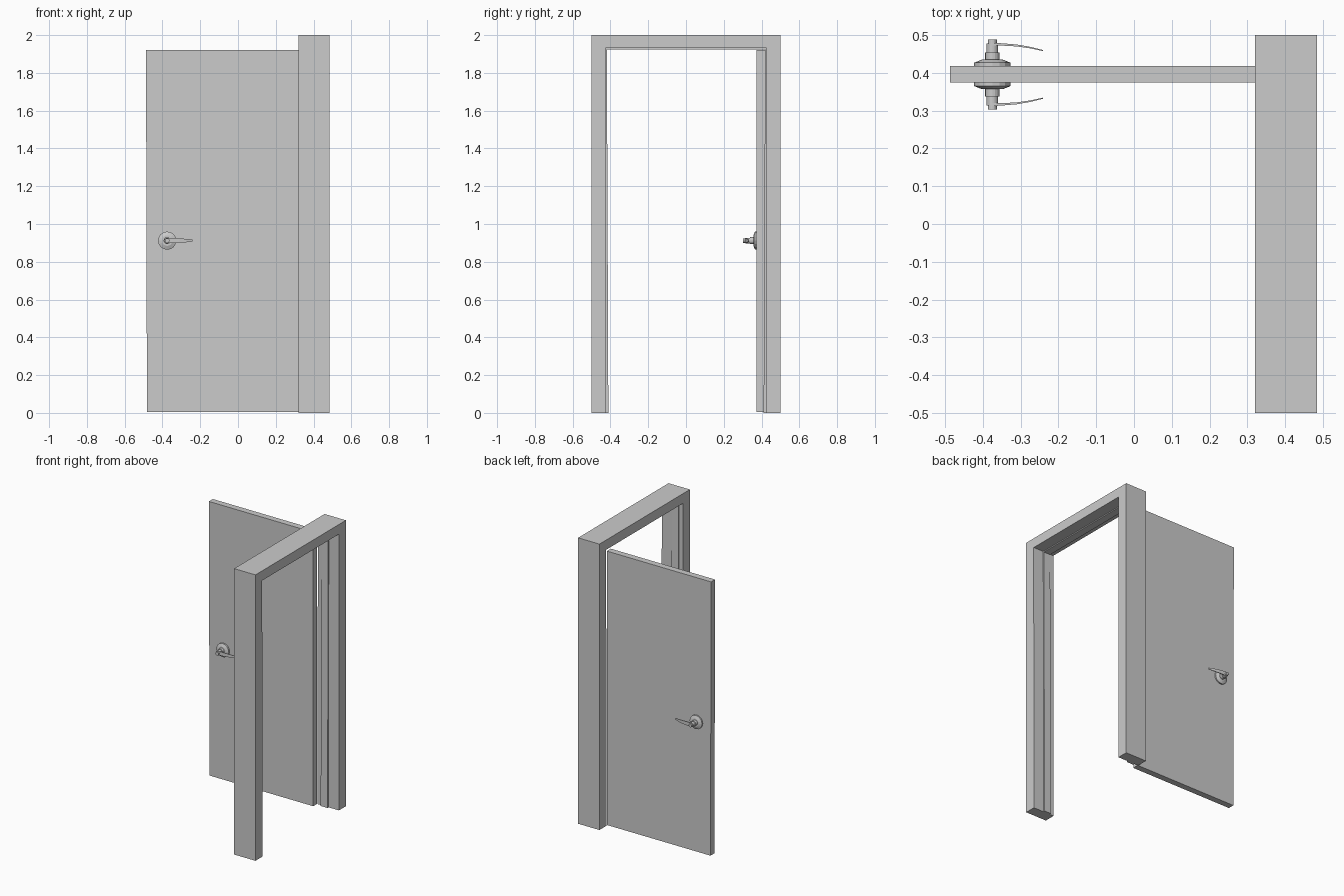
import bpy, bmesh, math
from mathutils import Matrix, Vector

if "Cube" in bpy.data.objects:
    bpy.data.objects.remove(bpy.data.objects["Cube"])


def finish(name, bm, smooth=None):
    bmesh.ops.recalc_face_normals(bm, faces=bm.faces[:])
    me = bpy.data.meshes.new(name)
    bm.to_mesh(me)
    bm.free()
    ob = bpy.data.objects.new(name, me)
    bpy.context.collection.objects.link(ob)
    return ob


def prism(name, outline, axis, lo, hi):
    """Extrude a 2D outline along x (outline is y,z) or y (outline is x,z)."""
    bm = bmesh.new()
    put = (lambda a, b, t: (t, a, b)) if axis == 'x' else (lambda a, b, t: (a, t, b))
    face = bm.faces.new([bm.verts.new(put(a, b, lo)) for a, b in outline])
    res = bmesh.ops.extrude_face_region(bm, geom=[face])
    vs = [g for g in res['geom'] if isinstance(g, bmesh.types.BMVert)]
    bmesh.ops.translate(bm, verts=vs, vec=Vector(put(0, 0, hi - lo)))
    return finish(name, bm)


def arch(outer, inner_bottom, inner_top, top, under):
    """Upside-down U outline in y,z."""
    ob, ot = outer
    return [(-ob, 0), (-ot, top), (ot, top), (ob, 0),
            (inner_bottom, 0), (inner_top, under), (-inner_top, under), (-inner_bottom, 0)]


# Frame and the slim stop lining its opening
prism("door_frame", arch((0.5, 0.5), 0.423, 0.425, 2.0, 1.932), 'x', 0.32, 0.485)
prism("door_stop", arch((0.424, 0.426), 0.411, 0.419, 1.933, 1.925), 'x', 0.352, 0.405)

# Open door leaf
prism("door_leaf", [(-0.482, 0.004), (0.32, 0.004), (0.32, 1.92), (-0.487, 1.92)],
      'y', 0.374, 0.418)

# Handles on both faces of the leaf
HX, HY, HZ = -0.375, 0.396, 0.912


def handle(side, sign):
    # Turned rose and neck: (radius, distance from leaf centre)
    profile = [(0.0, 0.020), (0.048, 0.020), (0.048, 0.031), (0.028, 0.039), (0.019, 0.039),
               (0.019, 0.058), (0.015, 0.058), (0.015, 0.082), (0.012, 0.082),
               (0.012, 0.093), (0.0, 0.093)]
    bm = bmesh.new()
    vs = [bm.verts.new((HX + r, HY + sign * d, HZ)) for r, d in profile]
    es = [bm.edges.new(p) for p in zip(vs, vs[1:])]
    bmesh.ops.spin(bm, geom=vs + es, cent=(HX, HY, HZ), axis=(0, 1, 0),
                   angle=math.tau, steps=16)
    bmesh.ops.remove_doubles(bm, verts=bm.verts[:], dist=0.0002)
    finish(side + "_handle_rose", bm)

    # Curved tapering lever: (x, distance, half thickness, z low, z high)
    stations = [(-0.375, 0.080, 0.004, -0.013, 0.015), (-0.345, 0.079, 0.003, -0.012, 0.014),
                (-0.31, 0.0765, 0.0025, -0.011, 0.012), (-0.275, 0.071, 0.002, -0.009, 0.009),
                (-0.241, 0.063, 0.0015, -0.005, 0.006)]
    bm = bmesh.new()
    rings = []
    for x, d, t, lo, hi in stations:
        rings.append([bm.verts.new((x, HY + sign * (d + dt), HZ + z))
                      for dt, z in ((-t, lo), (t, lo), (t, hi), (-t, hi))])
    for a, b in zip(rings, rings[1:]):
        for i in range(4):
            j = (i + 1) % 4
            bm.faces.new((a[i], a[j], b[j], b[i]))
    bm.faces.new(rings[0])
    bm.faces.new(rings[-1])
    finish(side + "_handle_lever", bm)


handle("front", -1)
handle("back", 1)
